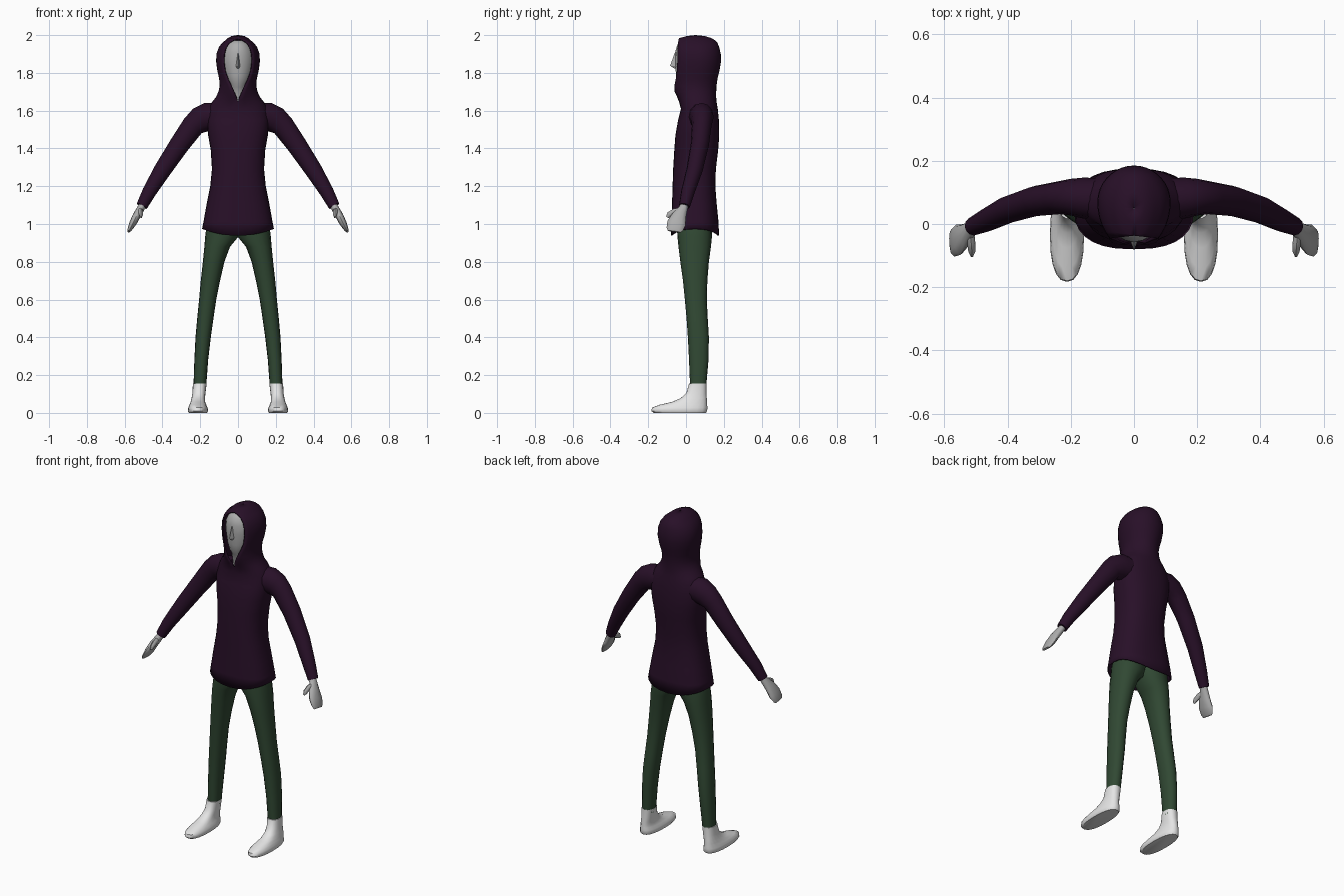
import bpy, bmesh, math
from mathutils import Vector


def material(name, rgb):
    m = bpy.data.materials.new(name)
    m.diffuse_color = (*rgb, 1)
    return m


PURPLE = material("dark purple cloth", (0.021, 0.005, 0.021))
GREEN = material("dark green cloth", (0.030, 0.065, 0.033))
SKIN = material("grey skin", (0.42, 0.42, 0.42))
SHOE = material("pale shoe", (0.78, 0.78, 0.78))


def loft(name, rings, mat, closed=True, caps=True, mirror=False, thick=0, angle=50):
    """Skin a list of rings that share the same point count."""
    bm = bmesh.new()
    vs = [[bm.verts.new(p) for p in r] for r in rings]
    n = len(rings[0])
    for a, b in zip(vs, vs[1:]):
        for i in range(n if closed else n - 1):
            j = (i + 1) % n
            bm.faces.new((a[i], a[j], b[j], b[i]))
    if caps:
        bm.faces.new(vs[0])
        bm.faces.new(vs[-1])
    bmesh.ops.remove_doubles(bm, verts=bm.verts[:], dist=0.0005)
    bmesh.ops.recalc_face_normals(bm, faces=bm.faces[:])
    me = bpy.data.meshes.new(name)
    bm.to_mesh(me)
    bm.free()
    me.materials.append(mat)
    ob = bpy.data.objects.new(name, me)
    bpy.context.collection.objects.link(ob)
    if thick:
        s = ob.modifiers.new("thickness", 'SOLIDIFY')
        s.thickness = thick
        s.offset = -1
    if mirror:
        ob.modifiers.new("mirror", 'MIRROR')
    bpy.ops.object.select_all(action='DESELECT')
    ob.select_set(True)
    bpy.context.view_layer.objects.active = ob
    bpy.ops.object.shade_smooth_by_angle(angle=math.radians(angle))
    return ob


def power(v, e):
    return math.copysign(abs(v) ** e, v)


def flat_ring(z, x0, x1, y0, y1, n=16, e=0.9):
    """Horizontal rounded ring inside the given bounds."""
    cx, cy, a, b = (x0 + x1) / 2, (y0 + y1) / 2, (x1 - x0) / 2, (y1 - y0) / 2
    return [Vector((cx + a * power(math.cos(t), e), cy + b * power(math.sin(t), e), z))
            for t in (2 * math.pi * i / n for i in range(n))]


def tube(path, ref=(0, 1, 0), n=12):
    """Rings across a path of (x, y, z, radius across, radius along ref)."""
    pts = [Vector(p[:3]) for p in path]
    rings = []
    for i, p in enumerate(path):
        t = (pts[min(i + 1, len(pts) - 1)] - pts[max(i - 1, 0)]).normalized()
        v = Vector(ref)
        v = (v - t * v.dot(t)).normalized()
        u = v.cross(t)
        rings.append([pts[i] + u * p[3] * math.cos(k) + v * p[4] * math.sin(k)
                      for k in (2 * math.pi * j / n for j in range(n))])
    return rings


def garment_ring(z, half, front, back, gap=0.0, e=1.0, lift=0.0, tilt=0.0, n=28):
    """Ring running round the back, with a front gap for the hood opening."""
    start = math.asin(gap / half)
    cy = (front + back) / 2
    depth = (cy - front) / math.cos(start)
    ring = []
    for i in range(n + 1):
        t = start + (2 * math.pi - 2 * start) * i / n
        s, c = power(math.sin(t), e), power(math.cos(t), e)
        if i in (0, n) and gap == 0:
            s = 0
        y = cy - c * (depth if c > 0 else back - cy)
        ring.append(Vector((half * s, y, z + lift * s * s - tilt * c)))
    return ring


# hooded top: hem, waist, chest, shoulders, neck, hood (height, half width, front, back, gap)
body = [garment_ring(0.938, 0.190, -0.080, 0.175, 0, 0.8, 0.036)]
body += [garment_ring(*r, 0, 0.8) for r in (
    (1.01, 0.183, -0.078, 0.172), (1.10, 0.167, -0.074, 0.163),
    (1.20, 0.147, -0.071, 0.155), (1.29, 0.138, -0.068, 0.158),
    (1.39, 0.144, -0.062, 0.170), (1.47, 0.158, -0.056, 0.176),
    (1.55, 0.165, -0.042, 0.174))]
body += [garment_ring(*r, 0.92) for r in (
    (1.61, 0.158, -0.027, 0.168, 0), (1.645, 0.138, -0.036, 0.162, 0))]
body += [garment_ring(*r) for r in (
    (1.67, 0.118, -0.046, 0.160, 0.008), (1.70, 0.104, -0.060, 0.160, 0.022),
    (1.73, 0.097, -0.062, 0.161, 0.036), (1.77, 0.100, -0.054, 0.167, 0.056),
    (1.81, 0.109, -0.048, 0.177, 0.071), (1.86, 0.116, -0.046, 0.185, 0.077),
    (1.90, 0.114, -0.046, 0.184, 0.075), (1.935, 0.102, -0.044, 0.176, 0.066),
    (1.960, 0.083, -0.042, 0.166, 0.050), (1.975, 0.064, -0.040, 0.150, 0.026))]
body += [garment_ring(1.984, 0.054, -0.037, 0.135, 0), garment_ring(1.995, 0.034, 0.005, 0.100, 0),
         garment_ring(2.0, 0.002, 0.048, 0.052, 0)]
loft("hooded_top", body, PURPLE, closed=False, caps=False, thick=0.007)

# sleeves
loft("sleeves", tube([
    (0.08, 0.075, 1.570, 0.070, 0.070), (0.165, 0.083, 1.566, 0.076, 0.064),
    (0.20, 0.085, 1.550, 0.071, 0.058), (0.238, 0.083, 1.520, 0.060, 0.052),
    (0.31, 0.073, 1.420, 0.053, 0.048), (0.40, 0.045, 1.285, 0.046, 0.043),
    (0.47, 0.010, 1.170, 0.037, 0.036), (0.509, -0.008, 1.095, 0.030, 0.029)]),
    PURPLE, mirror=True)

# mitten hands and thumbs
loft("hands", tube([
    (0.500, -0.006, 1.11, 0.018, 0.020), (0.516, -0.016, 1.08, 0.020, 0.025),
    (0.536, -0.036, 1.045, 0.021, 0.038), (0.556, -0.050, 1.005, 0.019, 0.050),
    (0.573, -0.060, 0.972, 0.012, 0.044), (0.579, -0.062, 0.960, 0.006, 0.034)]),
    SKIN, mirror=True)
loft("thumbs", tube([
    (0.520, -0.020, 1.072, 0.014, 0.016), (0.515, -0.060, 1.065, 0.013, 0.017),
    (0.513, -0.088, 1.050, 0.011, 0.015), (0.513, -0.100, 1.036, 0.005, 0.007)],
    ref=(0, 0, 1), n=8), SKIN, mirror=True)

# head, neck and nose
loft("head", [flat_ring(z, -a, a, f, b, 20, 1.0) for z, a, f, b in (
    (1.60, 0.055, -0.010, 0.120), (1.68, 0.050, -0.022, 0.120),
    (1.725, 0.050, -0.034, 0.120), (1.745, 0.060, -0.046, 0.130),
    (1.79, 0.078, -0.053, 0.145), (1.86, 0.092, -0.058, 0.160),
    (1.91, 0.088, -0.057, 0.158), (1.95, 0.068, -0.046, 0.140),
    (1.972, 0.040, -0.020, 0.110))], SKIN)
loft("nose", [
    [Vector((-0.006, -0.050, 1.90)), Vector((0.006, -0.050, 1.90)), Vector((0, -0.060, 1.905))],
    [Vector((-0.013, -0.050, 1.835)), Vector((0.013, -0.050, 1.835)), Vector((0, -0.084, 1.838))],
    [Vector((-0.008, -0.045, 1.82)), Vector((0.008, -0.045, 1.82)), Vector((0, -0.064, 1.824))]],
    SKIN, angle=20)

# trouser legs, overlapping at the hips
loft("trousers", [flat_ring(*r) for r in (
    (1.06, -0.02, 0.145, -0.050, 0.135), (0.98, -0.012, 0.168, -0.048, 0.138),
    (0.93, 0.000, 0.174, -0.045, 0.137), (0.88, 0.042, 0.178, -0.040, 0.132),
    (0.80, 0.072, 0.186, -0.030, 0.121), (0.70, 0.095, 0.197, -0.016, 0.113),
    (0.60, 0.115, 0.206, -0.006, 0.110), (0.50, 0.130, 0.216, 0.003, 0.115),
    (0.40, 0.144, 0.225, 0.010, 0.121), (0.28, 0.158, 0.231, 0.016, 0.119),
    (0.13, 0.169, 0.236, 0.022, 0.106))], GREEN, mirror=True)

# shoes
loft("shoes", [flat_ring(*r, 20, 0.85) for r in (
    (0.0, 0.164, 0.260, -0.172, 0.106), (0.010, 0.158, 0.266, -0.183, 0.112),
    (0.028, 0.161, 0.263, -0.180, 0.113), (0.043, 0.168, 0.257, -0.140, 0.112),
    (0.058, 0.174, 0.251, -0.075, 0.111), (0.078, 0.175, 0.246, -0.028, 0.110),
    (0.105, 0.172, 0.241, 0.002, 0.108), (0.155, 0.166, 0.239, 0.016, 0.108))],
    SHOE, mirror=True)
